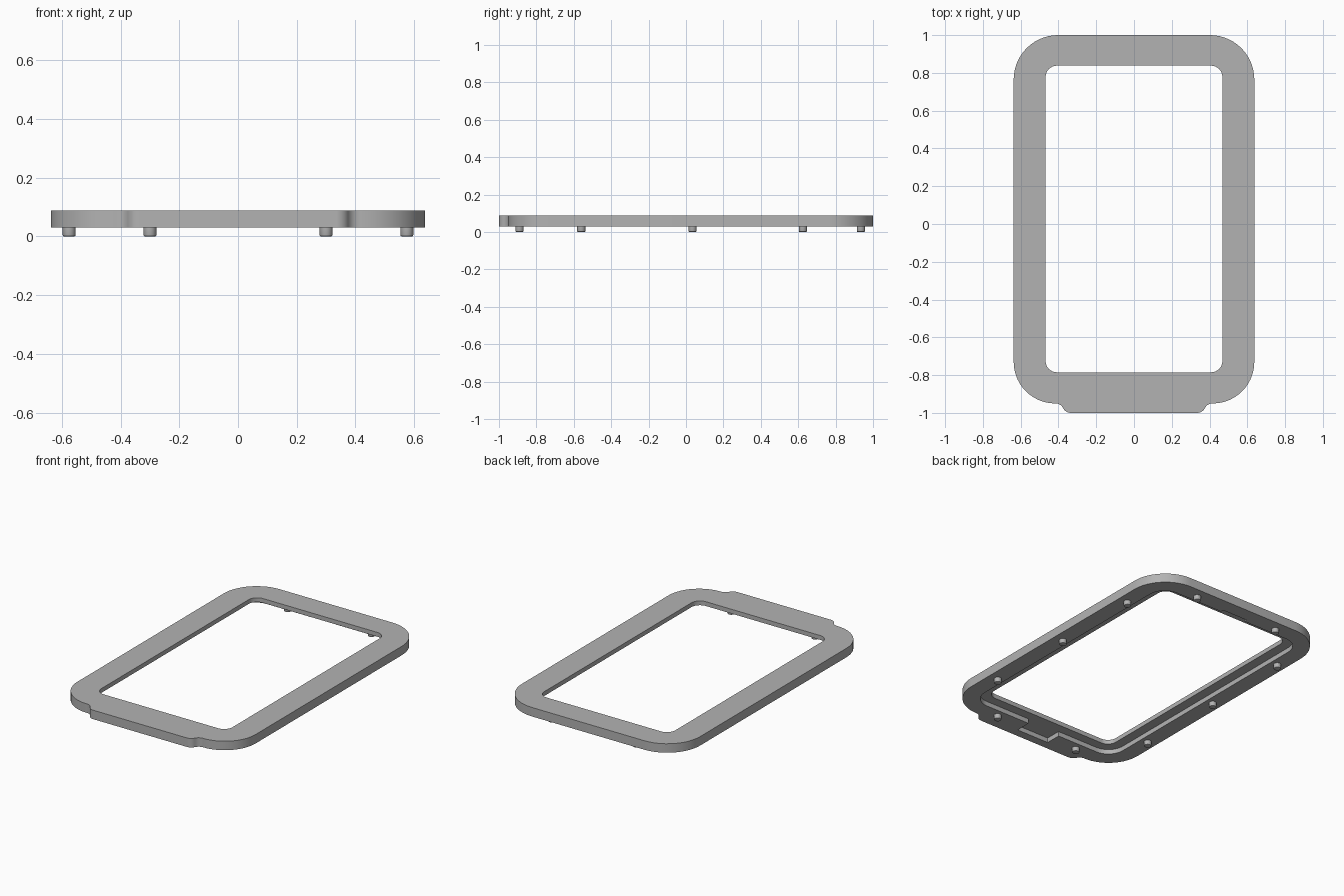
import bpy, bmesh, math
from mathutils import Vector

cube = bpy.data.objects.get("Cube")
if cube:
    bpy.data.objects.remove(cube, do_unlink=True)

grey = bpy.data.materials.new("plain grey")
grey.use_nodes = True
colour = (0.45, 0.45, 0.45, 1)
grey.diffuse_color = colour
grey.node_tree.nodes["Principled BSDF"].inputs["Base Color"].default_value = colour

BOTTOM, LEDGE, TOP = 0.03, 0.06, 0.088


def rounded(corners, steps=14):
    """Outline from (x, y, radius) corners, each replaced by an arc."""
    pts = []
    for i, (x, y, r) in enumerate(corners):
        p = Vector((x, y))
        a = (Vector(corners[i - 1][:2]) - p).normalized()
        b = (Vector(corners[(i + 1) % len(corners)][:2]) - p).normalized()
        if r == 0:
            pts.append(p)
            continue
        half = a.angle(b) / 2
        centre = p + (a + b).normalized() * r / math.sin(half)
        start = p + a * r / math.tan(half) - centre
        end = p + b * r / math.tan(half) - centre
        sweep = math.pi - 2 * half
        for k in range(steps + 1):
            t = k / steps
            pts.append(centre + (start * math.sin((1 - t) * sweep)
                                 + end * math.sin(t * sweep)) / math.sin(sweep))
    return pts


def box(x0, x1, y0, y1, r):
    return rounded([(x0, y0, r), (x1, y0, r), (x1, y1, r), (x0, y1, r)])


def prism(name, pts, z0, z1):
    bm = bmesh.new()
    face = bm.faces.new([bm.verts.new((p.x, p.y, z0)) for p in pts])
    ext = bmesh.ops.extrude_face_region(bm, geom=[face])
    top = [v for v in ext["geom"] if isinstance(v, bmesh.types.BMVert)]
    bmesh.ops.translate(bm, verts=top, vec=(0, 0, z1 - z0))
    bmesh.ops.recalc_face_normals(bm, faces=bm.faces)
    return add(name, bm)


def add(name, bm):
    mesh = bpy.data.meshes.new(name)
    bm.to_mesh(mesh)
    bm.free()
    mesh.materials.append(grey)
    obj = bpy.data.objects.new(name, mesh)
    bpy.context.collection.objects.link(obj)
    return obj


def activate(obj):
    bpy.ops.object.select_all(action="DESELECT")
    obj.select_set(True)
    bpy.context.view_layer.objects.active = obj


def cut(obj, cutter):
    cutter.hide_render = True
    mod = obj.modifiers.new("cut", "BOOLEAN")
    mod.operation = "DIFFERENCE"
    mod.solver = "EXACT"
    mod.object = cutter
    activate(obj)
    bpy.ops.object.modifier_apply(modifier=mod.name)
    bpy.data.objects.remove(cutter, do_unlink=True)


# Frame with rounded corners and a shallow tab along the front edge
right_half = [(0.36, -1, 0.045), (0.39, -0.95, 0.045),
              (0.637, -0.95, 0.22), (0.637, 1, 0.235)]
left_half = [(-x, y, r) for x, y, r in reversed(right_half)]
frame = prism("frame", rounded(right_half + left_half), BOTTOM, TOP)

# Window opening, then the rebate and its two notches on the underside
cut(frame, prism("opening_cutter", box(-0.468, 0.468, -0.785, 0.838, 0.06), 0, 0.2))
cut(frame, prism("rebate_cutter", box(-0.53, 0.53, -0.845, 0.89, 0.11), 0, LEDGE))
cut(frame, prism("front_slot_cutter", box(-0.13, 0.1, -0.945, -0.8, 0), 0, LEDGE))
cut(frame, prism("back_notch_cutter", box(-0.1, 0.08, 0.86, 0.91, 0), 0, LEDGE))
activate(frame)
bpy.ops.object.shade_smooth_by_angle(angle=math.radians(30))

# Locating pegs with a chamfered tip
spots = [(0.3, -0.89), (0.575, -0.56), (0.575, 0.035), (0.575, 0.625), (0.3, 0.935)]
for i, (x, y) in enumerate(spots):
    for side, sign in (("left", 1), ("right", -1)):
        bm = bmesh.new()
        bmesh.ops.create_cone(bm, cap_ends=True, segments=32, radius1=0.022,
                              radius2=0.022, depth=BOTTOM + 0.004)
        rim = [e for e in bm.edges if all(v.co.z < 0 for v in e.verts)]
        bmesh.ops.bevel(bm, geom=rim, offset=0.005, segments=2,
                        profile=0.5, affect="EDGES")
        peg = add(f"{side}_peg_{i + 1}", bm)
        peg.location = (sign * x, y, (BOTTOM + 0.004) / 2)
        activate(peg)
        bpy.ops.object.shade_smooth_by_angle(angle=math.radians(40))
